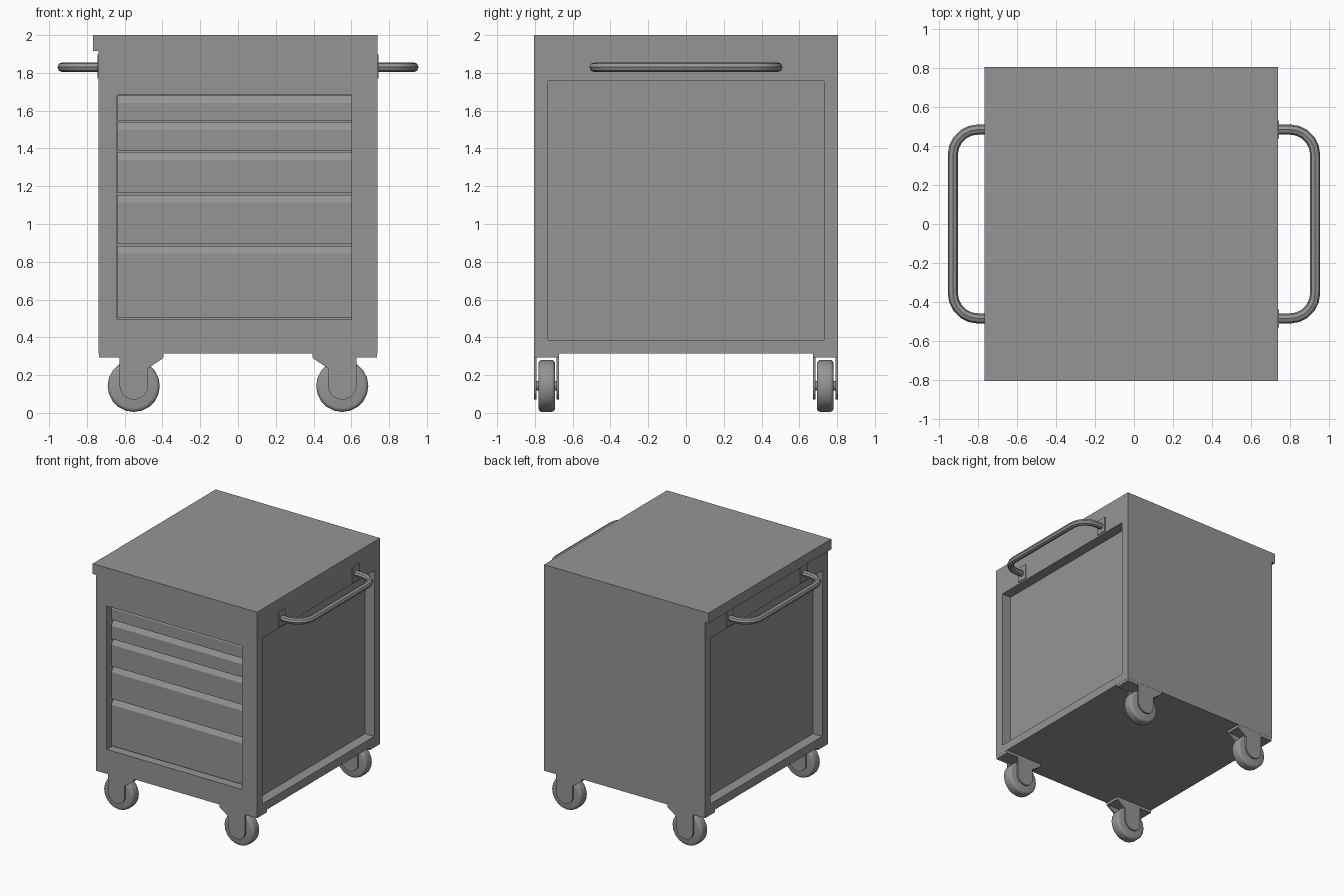
import bpy, bmesh, math
from mathutils import Matrix

cube = bpy.data.objects.get("Cube")
if cube:
    bpy.data.objects.remove(cube, do_unlink=True)

grey = bpy.data.materials.new("steel grey")
grey.use_nodes = True
grey.diffuse_color = (0.3, 0.3, 0.3, 1)
grey.node_tree.nodes["Principled BSDF"].inputs["Base Color"].default_value = (0.3, 0.3, 0.3, 1)


def add_object(name, bm):
    bmesh.ops.recalc_face_normals(bm, faces=bm.faces)
    mesh = bpy.data.meshes.new(name)
    bm.to_mesh(mesh)
    bm.free()
    obj = bpy.data.objects.new(name, mesh)
    bpy.context.collection.objects.link(obj)
    mesh.materials.append(grey)
    return obj


def select(obj):
    bpy.ops.object.select_all(action='DESELECT')
    obj.select_set(True)
    bpy.context.view_layer.objects.active = obj


def smooth(obj):
    select(obj)
    bpy.ops.object.shade_smooth_by_angle(angle=math.radians(40))


def box(name, x0, x1, y0, y1, z0, z1):
    bm = bmesh.new()
    bmesh.ops.create_cube(bm, size=1)
    bmesh.ops.scale(bm, vec=(x1 - x0, y1 - y0, z1 - z0), verts=bm.verts)
    bmesh.ops.translate(bm, vec=((x0 + x1) / 2, (y0 + y1) / 2, (z0 + z1) / 2), verts=bm.verts)
    return add_object(name, bm)


def extrude(name, profile, axis, start, end):
    """Extrude a closed profile, (x, z) along y or (y, z) along x."""
    bm = bmesh.new()
    place = (lambda a, b: (a, start, b)) if axis == 'y' else (lambda a, b: (start, a, b))
    face = bm.faces.new([bm.verts.new(place(a, b)) for a, b in profile])
    geom = bmesh.ops.extrude_face_region(bm, geom=[face])["geom"]
    shift = (0, end - start, 0) if axis == 'y' else (end - start, 0, 0)
    bmesh.ops.translate(bm, vec=shift, verts=[g for g in geom if isinstance(g, bmesh.types.BMVert)])
    return add_object(name, bm)


def cylinder_y(name, x, y, z, radius, width, sides):
    bm = bmesh.new()
    bmesh.ops.create_cone(bm, cap_ends=True, segments=sides, radius1=radius, radius2=radius, depth=width,
                          matrix=Matrix.Translation((x, y, z)) @ Matrix.Rotation(math.pi / 2, 4, 'X'))
    return add_object(name, bm)


W, D, FLOOR, TOP = 0.738, 0.805, 0.315, 2.0
LEFT, RIGHT = -0.64, 0.602          # drawer opening

# Cabinet shell with an overhanging lip along one side of the top
cabinet = extrude("cabinet", [(-W, FLOOR), (W, FLOOR), (W, TOP), (-0.768, TOP), (-0.768, 1.915), (-W, 1.915)],
                  'y', -D, D)

# Recesses for the drawers and the two side panels
cutters = [box("drawer_cutter", LEFT, RIGHT, -1, -D + 0.1, 0.495, 1.683)]
for s in (-1, 1):
    xs = sorted((s * (W - 0.085), s * 1))
    cutters.append(box("side_cutter", *xs, -0.73, 0.73, 0.385, 1.757))
for cutter in cutters:
    cutter.hide_render = True
    select(cabinet)
    mod = cabinet.modifiers.new("recess", 'BOOLEAN')
    mod.operation = 'DIFFERENCE'
    mod.solver = 'EXACT'
    mod.object = cutter
    bpy.ops.object.modifier_apply(modifier=mod.name)
    bpy.data.objects.remove(cutter, do_unlink=True)

# Drawers with a sloping grip along the top edge
front, grip, back = -D + 0.06, -D + 0.085, -D + 0.098
levels = [1.682, 1.54, 1.382, 1.155, 0.885, 0.495]
for i, (top, bottom) in enumerate(zip(levels, levels[1:])):
    low = bottom + 0.008
    extrude(f"drawer_{i + 1}",
            [(front, low), (front, top - 0.042), (grip, top - 0.001), (back, top - 0.001), (back, low)],
            'x', LEFT + 0.001, RIGHT - 0.001)

# Push handles with rounded corners and mounting plates
for side, s in (("left", 1), ("right", -1)):
    reach, half, bend = 0.93, 0.485, 0.13
    arc = [(reach - bend + bend * math.sin(t), half - bend + bend * math.cos(t))
           for t in (math.pi / 2 * k / 5 for k in range(6))]
    path = [(W - 0.01, half)] + arc
    path += [(x, -y) for x, y in reversed(path)]
    curve = bpy.data.curves.new(f"{side}_handle", 'CURVE')
    curve.dimensions = '3D'
    curve.bevel_depth = 0.026
    curve.bevel_resolution = 2
    curve.use_fill_caps = True
    spline = curve.splines.new('POLY')
    spline.points.add(len(path) - 1)
    for p, (x, y) in zip(spline.points, path):
        p.co = (s * x, y, 1.83, 1)
    handle = bpy.data.objects.new(f"{side}_handle", curve)
    bpy.context.collection.objects.link(handle)
    curve.materials.append(grey)
    select(handle)
    bpy.ops.object.convert(target='MESH')
    smooth(handle)
    for end, e in (("front", -1), ("back", 1)):
        xs = sorted((s * (W - 0.005), s * (W + 0.007)))
        box(f"{side}_{end}_handle_mount", *xs, e * half - 0.045, e * half + 0.045, 1.77, 1.897)

# Casters: top plate, two fork cheeks, axle and rounded wheel
HUB_X, HUB_Y, HUB_Z = 0.552, 0.737, 0.143
for side, s in (("left", 1), ("right", -1)):
    for end, e in (("front", -1), ("back", 1)):
        name = f"{end}_{side}"
        xs = sorted((s * 0.395, s * (W - 0.001)))
        ys = sorted((e * 0.672, e * (D - 0.001)))
        box(f"{name}_caster_plate", *xs, *ys, 0.292, FLOOR)
        rounded = [(HUB_X + 0.075 * math.cos(t), HUB_Z - 0.073 * math.sin(t))
                   for t in (math.pi * k / 10 for k in range(11))]
        cheek = [(HUB_X + 0.075, 0.3)] + rounded + [(HUB_X - 0.075, 0.235), (0.396, 0.29), (0.396, 0.3)]
        cheek = [(s * x, z) for x, z in cheek]
        for label, y in (("inner", 0.672), ("outer", D - 0.014)):
            y0, y1 = sorted((e * y, e * (y + 0.013)))
            extrude(f"{name}_{label}_fork", cheek, 'y', y0, y1)
        cylinder_y(f"{name}_axle", s * HUB_X, e * HUB_Y, HUB_Z, 0.025, 0.12, 12)
        wheel = cylinder_y(f"{name}_wheel", s * HUB_X, e * HUB_Y, HUB_Z, 0.138, 0.088, 20)
        bevel = wheel.modifiers.new("round edge", 'BEVEL')
        bevel.width = 0.02
        bevel.segments = 3
        bevel.limit_method = 'ANGLE'
        bevel.angle_limit = math.radians(40)
        select(wheel)
        bpy.ops.object.modifier_apply(modifier=bevel.name)
        smooth(wheel)
